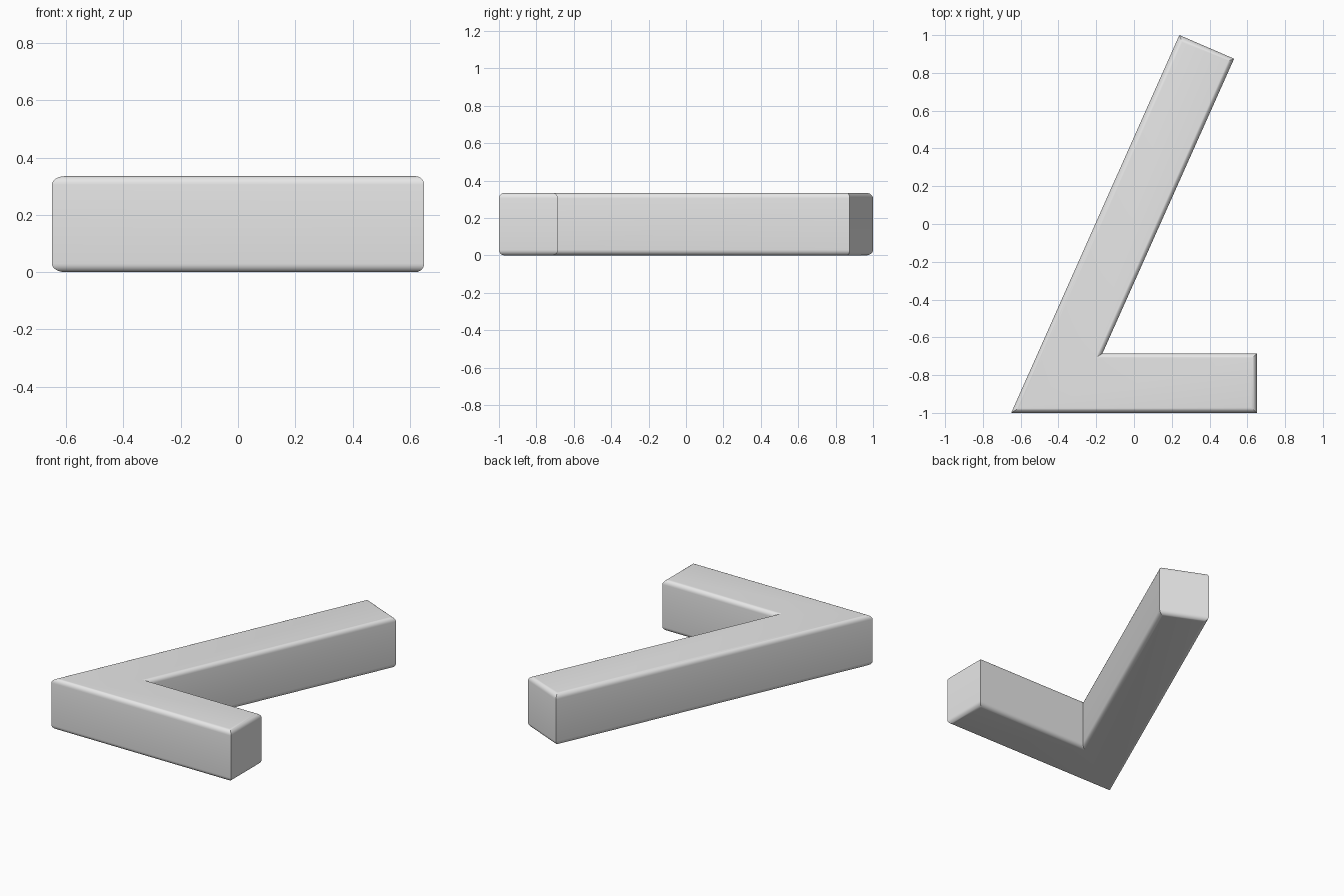
import bpy
import bmesh

cube = bpy.data.objects.get("Cube")
if cube:
    bpy.data.objects.remove(cube, do_unlink=True)

HEIGHT = 0.335
RADIUS = 0.03

# Plain grey finish
grey = bpy.data.materials.new("light_grey")
grey.use_nodes = True
colour = (0.8, 0.8, 0.8, 1.0)
grey.diffuse_color = colour
grey.node_tree.nodes["Principled BSDF"].inputs["Base Color"].default_value = colour

# Angled bar outline: short straight foot and long slanted arm
outline = [(-0.65, -1.0), (0.65, -1.0), (0.65, -0.685),
           (-0.167, -0.685), (0.53, 0.875), (0.24, 1.0)]

bm = bmesh.new()
base = bm.faces.new([bm.verts.new((x, y, 0)) for x, y in outline])
top = bmesh.ops.extrude_face_region(bm, geom=[base], use_keep_orig=True)["geom"]
for v in top:
    if isinstance(v, bmesh.types.BMVert):
        v.co.z = HEIGHT
bmesh.ops.recalc_face_normals(bm, faces=bm.faces)

# Round the upper and lower rims, leaving upright corners crisp
rims = [e for e in bm.edges if abs(e.verts[0].co.z - e.verts[1].co.z) < 0.001]
bmesh.ops.bevel(bm, geom=rims, offset=RADIUS, offset_type='OFFSET', segments=6,
                profile=0.5, affect='EDGES', clamp_overlap=True)
bmesh.ops.recalc_face_normals(bm, faces=bm.faces)

mesh = bpy.data.meshes.new("angled_bar")
bm.to_mesh(mesh)
bm.free()
mesh.materials.append(grey)
bar = bpy.data.objects.new("angled_bar", mesh)
bpy.context.collection.objects.link(bar)

# Smooth rims with sharp corners
bpy.ops.object.select_all(action='DESELECT')
bar.select_set(True)
bpy.context.view_layer.objects.active = bar
bpy.ops.object.shade_smooth_by_angle(angle=0.5)
